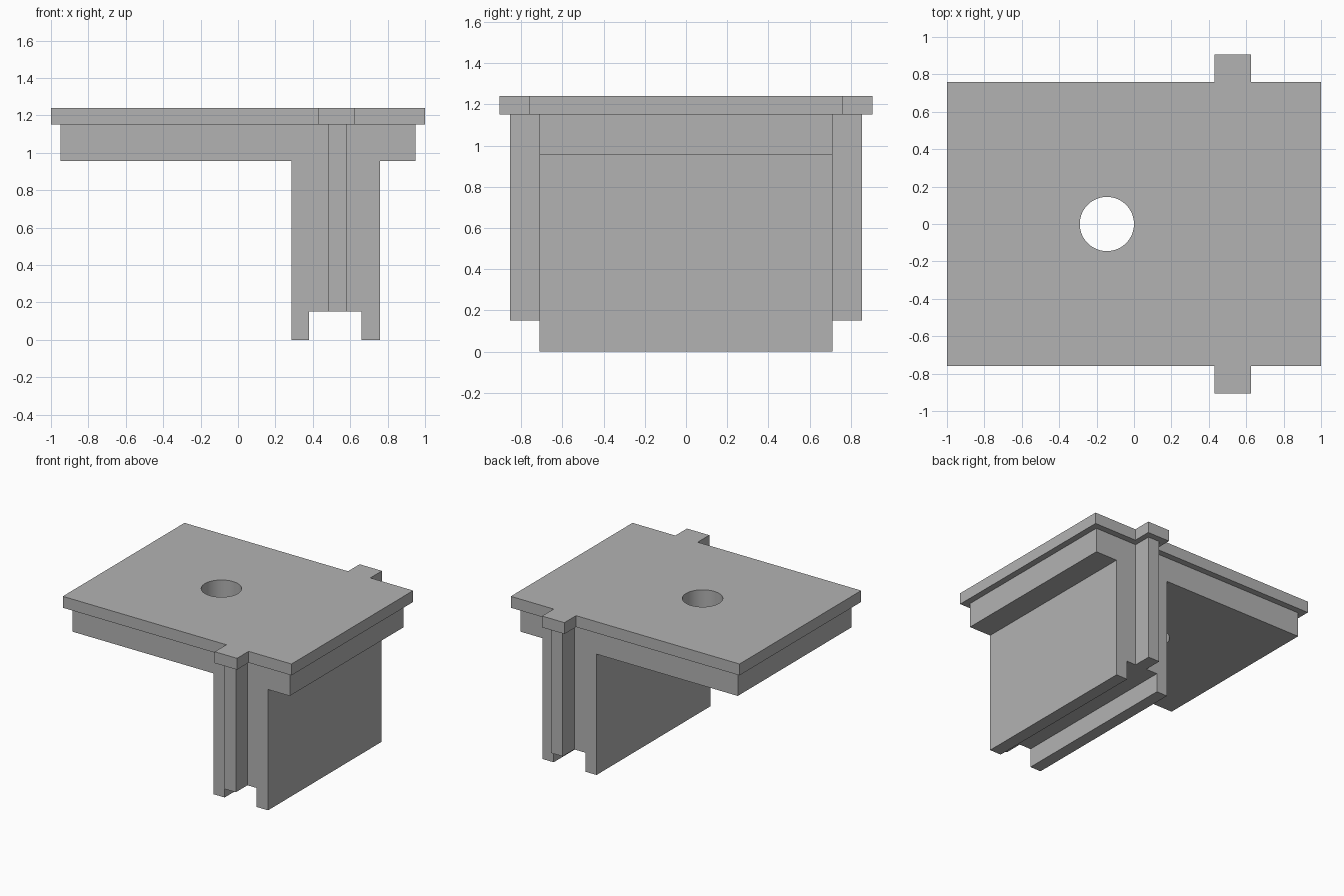
import bpy
import bmesh
from mathutils import Vector

cube = bpy.data.objects.get("Cube")
if cube:
    bpy.data.objects.remove(cube, do_unlink=True)

GREY = (0.45, 0.45, 0.45, 1.0)
grey = bpy.data.materials.new("plain grey")
grey.use_nodes = True
grey.diffuse_color = GREY
grey.node_tree.nodes["Principled BSDF"].inputs["Base Color"].default_value = GREY

# Shared levels and the bore through the deck
LEG_NOTCH, DECK_LOW, PLATE_LOW, PLATE_TOP = 0.15, 0.955, 1.15, 1.24
BODY_Y, RIB_Y = 0.71, 0.855
BORE_X, BORE_R = -0.145, 0.145


def extrude(name, points, direction):
    """Make a solid by sweeping a flat outline along a direction."""
    bm = bmesh.new()
    face = bm.faces.new([bm.verts.new(p) for p in points])
    swept = bmesh.ops.extrude_face_region(bm, geom=[face])
    verts = [g for g in swept["geom"] if isinstance(g, bmesh.types.BMVert)]
    bmesh.ops.translate(bm, verts=verts, vec=Vector(direction))
    bmesh.ops.recalc_face_normals(bm, faces=bm.faces)
    mesh = bpy.data.meshes.new(name)
    bm.to_mesh(mesh)
    bm.free()
    mesh.materials.append(grey)
    obj = bpy.data.objects.new(name, mesh)
    bpy.context.collection.objects.link(obj)
    return obj


# Top plate with a tab on the front and back edges
half = [(-1, -0.76), (0.43, -0.76), (0.43, -0.905),
        (0.625, -0.905), (0.625, -0.76), (1, -0.76)]
outline = half + [(x, -y) for x, y in reversed(half)]
top_plate = extrude("top_plate", [(x, y, PLATE_LOW) for x, y in outline],
                    (0, 0, PLATE_TOP - PLATE_LOW))

# Deck and notched leg, one profile swept from front to back
profile = [(-0.95, PLATE_LOW), (-0.95, DECK_LOW), (0.285, DECK_LOW), (0.285, 0),
           (0.38, 0), (0.38, LEG_NOTCH), (0.66, LEG_NOTCH), (0.66, 0),
           (0.76, 0), (0.76, DECK_LOW), (0.95, DECK_LOW), (0.95, PLATE_LOW)]
body = extrude("deck_and_leg", [(x, -BODY_Y, z) for x, z in profile],
               (0, 2 * BODY_Y, 0))

# Upright ribs on the front and back of the leg
for name, side in (("front_rib", -1), ("back_rib", 1)):
    y0, y1 = side * BODY_Y, side * RIB_Y
    base = [(0.48, y0), (0.58, y0), (0.58, y1), (0.48, y1)]
    extrude(name, [(x, y, LEG_NOTCH) for x, y in base],
            (0, 0, PLATE_LOW - LEG_NOTCH))

# Round bore through plate and deck
bpy.ops.mesh.primitive_cylinder_add(vertices=64, radius=BORE_R, depth=1,
                                    location=(BORE_X, 0, PLATE_LOW))
cutter = bpy.context.object
cutter.name = "bore_cutter"
cutter.hide_render = True
cutter.data.materials.append(grey)
for obj in (top_plate, body):
    bpy.ops.object.select_all(action="DESELECT")
    obj.select_set(True)
    bpy.context.view_layer.objects.active = obj
    mod = obj.modifiers.new("bore", "BOOLEAN")
    mod.operation = "DIFFERENCE"
    mod.solver = "EXACT"
    mod.object = cutter
    bpy.ops.object.modifier_apply(modifier=mod.name)
    bpy.ops.object.shade_smooth_by_angle()
bpy.data.objects.remove(cutter, do_unlink=True)
